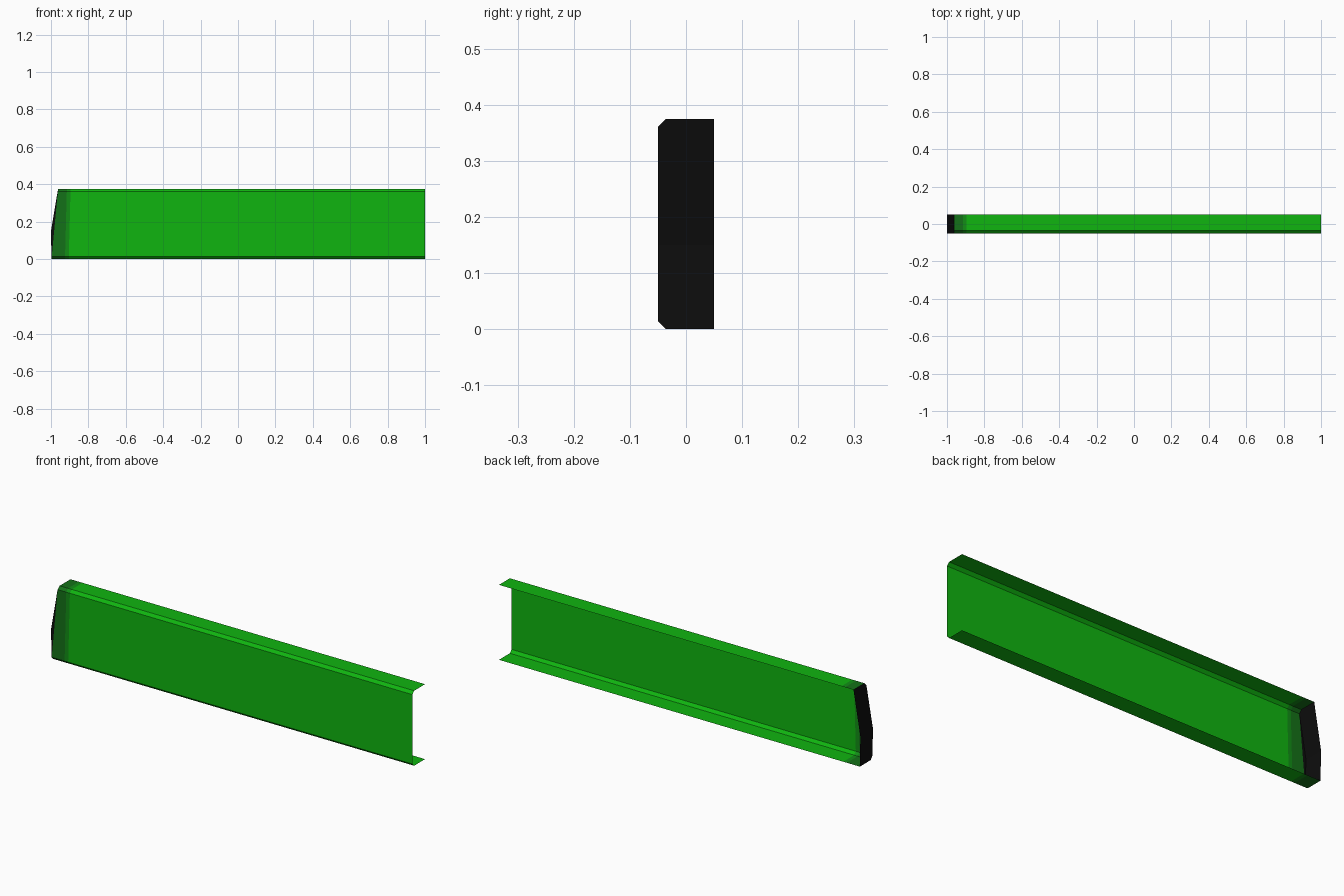
import bpy
import bmesh

cube = bpy.data.objects.get("Cube")
if cube:
    bpy.data.objects.remove(cube, do_unlink=True)


def material(name, color):
    mat = bpy.data.materials.new(name)
    mat.use_nodes = True
    mat.diffuse_color = (*color, 1)
    mat.node_tree.nodes["Principled BSDF"].inputs["Base Color"].default_value = (*color, 1)
    return mat


green = material("bright green", (0.005, 0.46, 0.005))
mid_green = material("medium green", (0.006, 0.27, 0.008))
dark_green = material("dark green", (0.007, 0.165, 0.009))
black = material("black", (0.004, 0.004, 0.004))

HEIGHT, HALF, CHAMFER = 0.375, 0.05, 0.014
KNEE = 0.15  # height where the end cap bends


def finish(name, bm, mats):
    mesh = bpy.data.meshes.new(name)
    bm.to_mesh(mesh)
    bm.free()
    for mat in mats:
        mesh.materials.append(mat)
    obj = bpy.data.objects.new(name, mesh)
    bpy.context.collection.objects.link(obj)
    return obj


def lean(bottom, top, z):
    return bottom + (top - bottom) * z / HEIGHT


# Open channel section: top flange, chamfer, web, chamfer, bottom flange
upper = [(HALF, HEIGHT), (CHAMFER - HALF, HEIGHT), (-HALF, HEIGHT - CHAMFER)]
profile = upper + [(y, HEIGHT - z) for y, z in reversed(upper)]

# Stations along the channel, each as x at the bottom and at the top
END = (-0.997, -0.962)
stations = [(1, 1), (-0.905, -0.895), (-0.925, -0.915), END]

# Channel shell with coloured bands near the capped end
bm = bmesh.new()
rings = [[bm.verts.new((lean(*s, z), y, z)) for y, z in profile] for s in stations]
for band, (near, far) in enumerate(zip(rings, rings[1:])):
    for i in range(len(profile) - 1):
        face = bm.faces.new((near[i], far[i], far[i + 1], near[i + 1]))
        face.material_index = band
finish("channel_shell", bm, [green, mid_green, dark_green])

# Bent end cap: two panels meeting at the knee, plus a front filler
bm = bmesh.new()
ring = [bm.verts.new((lean(*END, z), y, z)) for y, z in profile]
knee_back = bm.verts.new((-1, HALF, KNEE))
knee_front = bm.verts.new((-1, -HALF, KNEE))
bm.faces.new((ring[0], knee_back, knee_front, ring[2], ring[1]))
bm.faces.new((knee_back, ring[5], ring[4], ring[3], knee_front))
bm.faces.new((ring[2], knee_front, ring[3]))
finish("end_cap", bm, [black])
